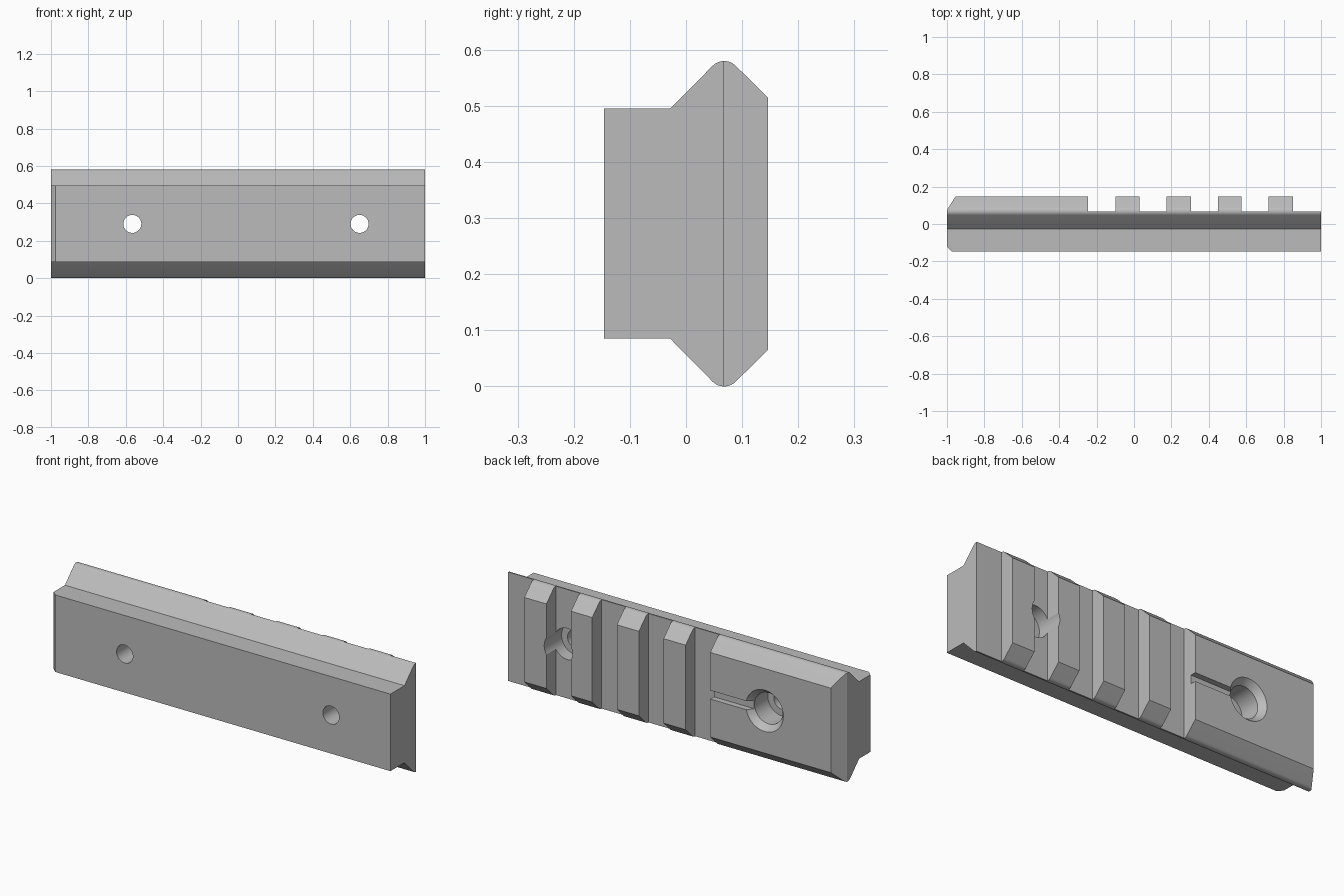
import bpy, bmesh
from math import sin, cos, pi, radians
from mathutils import Vector

default = bpy.data.objects.get("Cube")
if default:
    bpy.data.objects.remove(default, do_unlink=True)

MID_Z = 0.29
FRONT, BACK, FLOOR = -0.146, 0.146, 0.067

metal = bpy.data.materials.new("grey metal")
metal.use_nodes = True
grey = (0.5, 0.5, 0.5, 1)
metal.diffuse_color = grey
metal.node_tree.nodes["Principled BSDF"].inputs["Base Color"].default_value = grey


def prism(name, points, sweep):
    """Sweep a closed outline of 3D points along a vector."""
    bm = bmesh.new()
    face = bm.faces.new([bm.verts.new(p) for p in points])
    grown = bmesh.ops.extrude_face_region(bm, geom=[face])["geom"]
    bmesh.ops.translate(bm, vec=Vector(sweep),
                        verts=[v for v in grown if isinstance(v, bmesh.types.BMVert)])
    bmesh.ops.recalc_face_normals(bm, faces=bm.faces)
    mesh = bpy.data.meshes.new(name)
    bm.to_mesh(mesh)
    bm.free()
    mesh.materials.append(metal)
    obj = bpy.data.objects.new(name, mesh)
    bpy.context.collection.objects.link(obj)
    return obj


def bore(name, x, y0, y1, r0, r1):
    """Round or tapered cutter running along y."""
    bpy.ops.mesh.primitive_cone_add(vertices=48, radius1=r0, radius2=r1, depth=y1 - y0,
                                    location=(x, (y0 + y1) / 2, MID_Z),
                                    rotation=(-pi / 2, 0, 0))
    obj = bpy.context.object
    obj.name = name
    obj.data.materials.append(metal)
    return obj


def cut(target, cutter, operation="DIFFERENCE"):
    """Apply a boolean and discard the cutter."""
    cutter.hide_render = True
    mod = target.modifiers.new(cutter.name, "BOOLEAN")
    mod.operation, mod.object, mod.solver = operation, cutter, "EXACT"
    bpy.context.view_layer.objects.active = target
    bpy.ops.object.modifier_apply(modifier=mod.name)
    bpy.data.objects.remove(cutter, do_unlink=True)


# Rail cross-section: upper half with a rounded ridge, mirrored below
r = 0.029
arc = [(0.068 + r * cos(a), 0.29 - r + r * sin(a))
       for a in (radians(135 - 90 * i / 9) for i in range(10))]
upper = [(FRONT, 0.205), (-0.028, 0.205)] + arc + [(BACK, 0.225)]
section = upper + [(y, -h) for y, h in reversed(upper)]
rail = prism("rail", [(-1.1, y, MID_Z + h) for y, h in section], (2.2, 0, 0))

# Plan outline: bevelled end and the row of cross slots
plan = [(-1, 0.075), (-1, -0.122), (-0.975, -0.2), (1, -0.2), (1, FLOOR)]
plan[2:3] = [(-0.975, FRONT), (-0.975, -0.2)]
for start, end in [(0.85, 0.72), (0.575, 0.45), (0.305, 0.175), (0.03, -0.1)]:
    plan += [(start, FLOOR), (start, 0.2), (end, 0.2), (end, FLOOR)]
plan += [(-0.245, FLOOR), (-0.245, 0.2), (-0.921, 0.2)]
cut(rail, prism("plan_outline", [(x, y, -0.1) for x, y in plan], (0, 0, 0.8)), "INTERSECT")

# Screw holes with head recesses
for x in (-0.565, 0.65):
    cut(rail, bore("screw_hole", x, -0.3, 0.3, 0.048, 0.048))
    cut(rail, bore("head_recess", x, 0.0, 0.3, 0.083, 0.083))
cut(rail, bore("countersink", -0.565, 0.112, 0.152, 0.083, 0.115))

# Narrow groove from the end block's recess to the first slot
groove = [(-0.565, y, z) for y, z in
          [(0.115, 0.267), (0.2, 0.267), (0.2, 0.313), (0.115, 0.313)]]
cut(rail, prism("groove", groove, (0.4, 0, 0)))

bpy.ops.object.select_all(action="DESELECT")
rail.select_set(True)
bpy.context.view_layer.objects.active = rail
bpy.ops.object.shade_smooth_by_angle(angle=radians(25))
